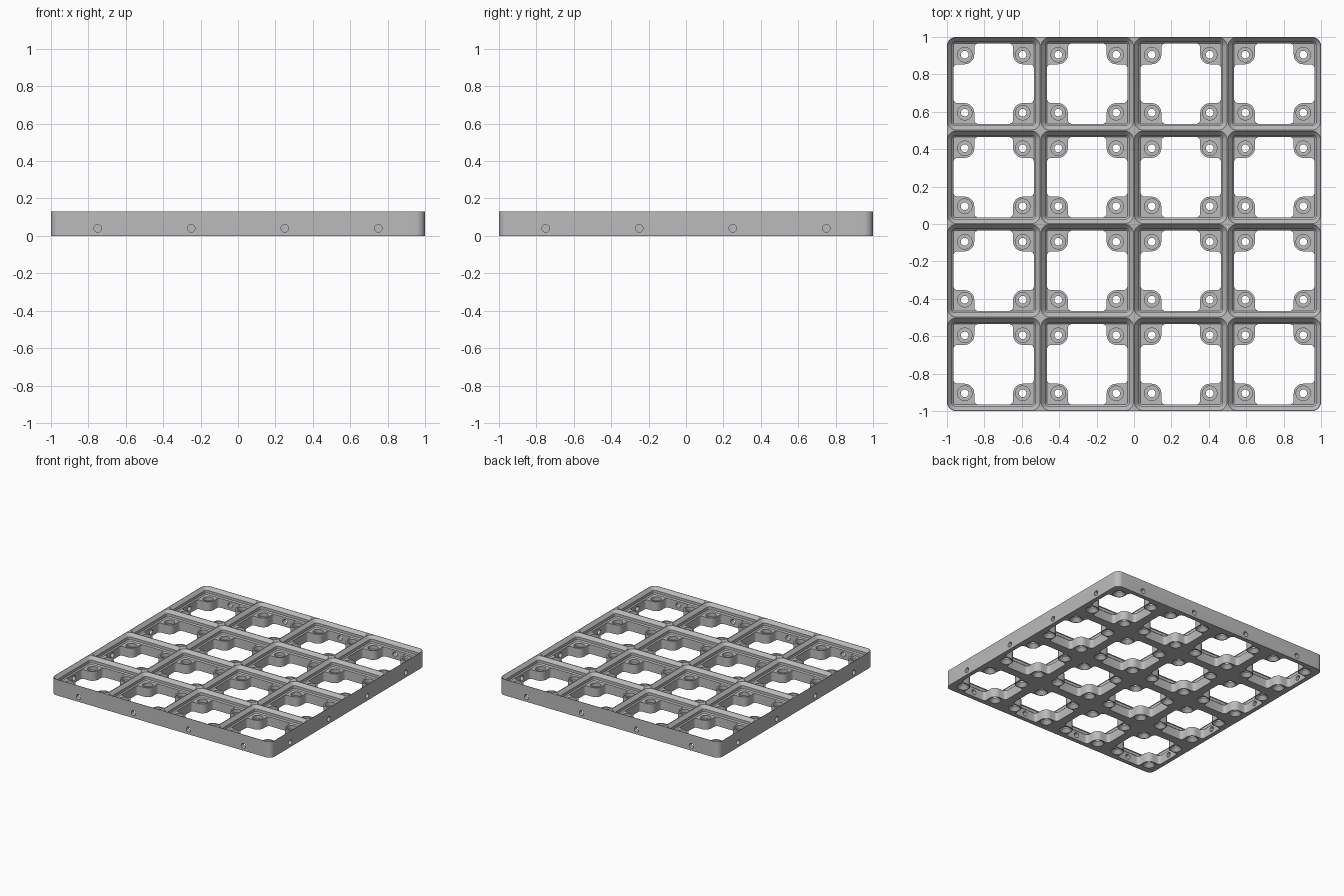
import bpy
import bmesh
from math import sin, cos, pi, radians

cube = bpy.data.objects.get("Cube")
if cube:
    bpy.data.objects.remove(cube, do_unlink=True)

HEIGHT = 0.131      # full plate height
FLOOR = 0.0756      # top of the corner bosses
CELL = 0.5
CORNER = 0.0476     # outer corner radius
HOLE = 0.155        # boss centre offset in each cell
BOSS = 0.051        # boss radius
CENTRES = [(i - 1.5) * CELL for i in range(4)]

grey = bpy.data.materials.new("plate grey")
grey.use_nodes = True
GREY = (0.5, 0.5, 0.5, 1)
grey.diffuse_color = GREY
grey.node_tree.nodes["Principled BSDF"].inputs["Base Color"].default_value = GREY


def arc(cx, cy, r, start, end, n):
    angles = [radians(start + (end - start) * i / n) for i in range(n + 1)]
    return [(cx + r * cos(a), cy + r * sin(a)) for a in angles]


def four_fold(quarter):
    """Repeat a quarter outline around the centre."""
    points = []
    for _ in range(4):
        points += quarter
        quarter = [(-y, x) for x, y in quarter]
    return points


def rounded_square(half, r):
    return four_fold(arc(half - r, half - r, r, 0, 90, 8))


def circle(r, n=32):
    return arc(0, 0, r, 0, 360, n)[:-1]


def loft(bm, sections, place=lambda x, y, z: (x, y, z)):
    """Closed solid through a stack of (outline, height) sections."""
    rings = [[bm.verts.new(place(x, y, z)) for x, y in outline]
             for outline, z in sections]
    bm.faces.new(rings[0][::-1])
    bm.faces.new(rings[-1])
    for low, high in zip(rings, rings[1:]):
        for i in range(len(low)):
            j = (i + 1) % len(low)
            bm.faces.new((low[i], low[j], high[j], high[i]))


def make_object(name, bm):
    bmesh.ops.recalc_face_normals(bm, faces=bm.faces)
    mesh = bpy.data.meshes.new(name)
    bm.to_mesh(mesh)
    bm.free()
    obj = bpy.data.objects.new(name, mesh)
    mesh.materials.append(grey)
    bpy.context.collection.objects.link(obj)
    return obj


def cut(target, name, bm):
    """Subtract a temporary cutter from the plate."""
    cutter = make_object(name, bm)
    cutter.hide_render = True
    mod = target.modifiers.new(name, 'BOOLEAN')
    mod.operation = 'DIFFERENCE'
    mod.solver = 'EXACT'
    mod.object = cutter
    bpy.context.view_layer.objects.active = target
    bpy.ops.object.modifier_apply(modifier=name)
    bpy.data.objects.remove(cutter, do_unlink=True)


def cell_cutters(sections, offsets=((0, 0),)):
    """One lofted cutter per offset in every grid cell."""
    bm = bmesh.new()
    for cx in CENTRES:
        for cy in CENTRES:
            for ox, oy in offsets:
                loft(bm, sections,
                     lambda x, y, z: (x + cx + ox, y + cy + oy, z))
    return bm


# Solid slab with rounded corners
bm = bmesh.new()
outline = rounded_square(1.0, CORNER)
loft(bm, [(outline, 0), (outline, HEIGHT)])
plate = make_object("grid_baseplate", bm)

# Stepped pocket in each cell: chamfer, straight wall, chamfer
profile = [(0.034, FLOOR), (0.0256, FLOOR + 0.0083),
           (0.0256, FLOOR + 0.0298), (0.003, HEIGHT), (0.003, HEIGHT + 0.02)]
cut(plate, "pockets", cell_cutters(
    [(rounded_square(CELL / 2 - i, CORNER - i), z) for i, z in profile]))

# Cross-shaped through openings that leave a boss in each corner
wall, edge, fillet = 0.2155, HOLE - BOSS, 0.024
quarter = (arc(wall - fillet, edge - fillet, fillet, 0, 90, 6)
           + arc(HOLE, HOLE, BOSS, 270, 180, 12)
           + arc(edge - fillet, wall - fillet, fillet, 0, 90, 6))
opening = four_fold(quarter)
cut(plate, "openings", cell_cutters([(opening, -0.02), (opening, FLOOR + 0.004)]))

# Boss holes: countersink below, screw shaft, wide recess on top
steps = [(0.047, -0.01), (0.047, 0), (0.0205, 0.028), (0.0205, 0.047),
         (0.039, 0.047), (0.039, FLOOR + 0.005)]
corners = [(sx * HOLE, sy * HOLE) for sx in (-1, 1) for sy in (-1, 1)]
cut(plate, "boss_holes", cell_cutters([(circle(r), z) for r, z in steps], corners))

# Joining holes through the four outer walls
bm = bmesh.new()
rod = [(circle(0.02), 0.9), (circle(0.02), 1.05)]
for c in CENTRES:
    for side in (-1, 1):
        loft(bm, rod, lambda x, y, z: (c + x, side * z, 0.04 + y))
        loft(bm, rod, lambda x, y, z: (side * z, c + x, 0.04 + y))
cut(plate, "side_holes", bm)

bpy.ops.object.select_all(action='DESELECT')
plate.select_set(True)
bpy.context.view_layer.objects.active = plate
bpy.ops.object.shade_smooth_by_angle(angle=radians(30))
